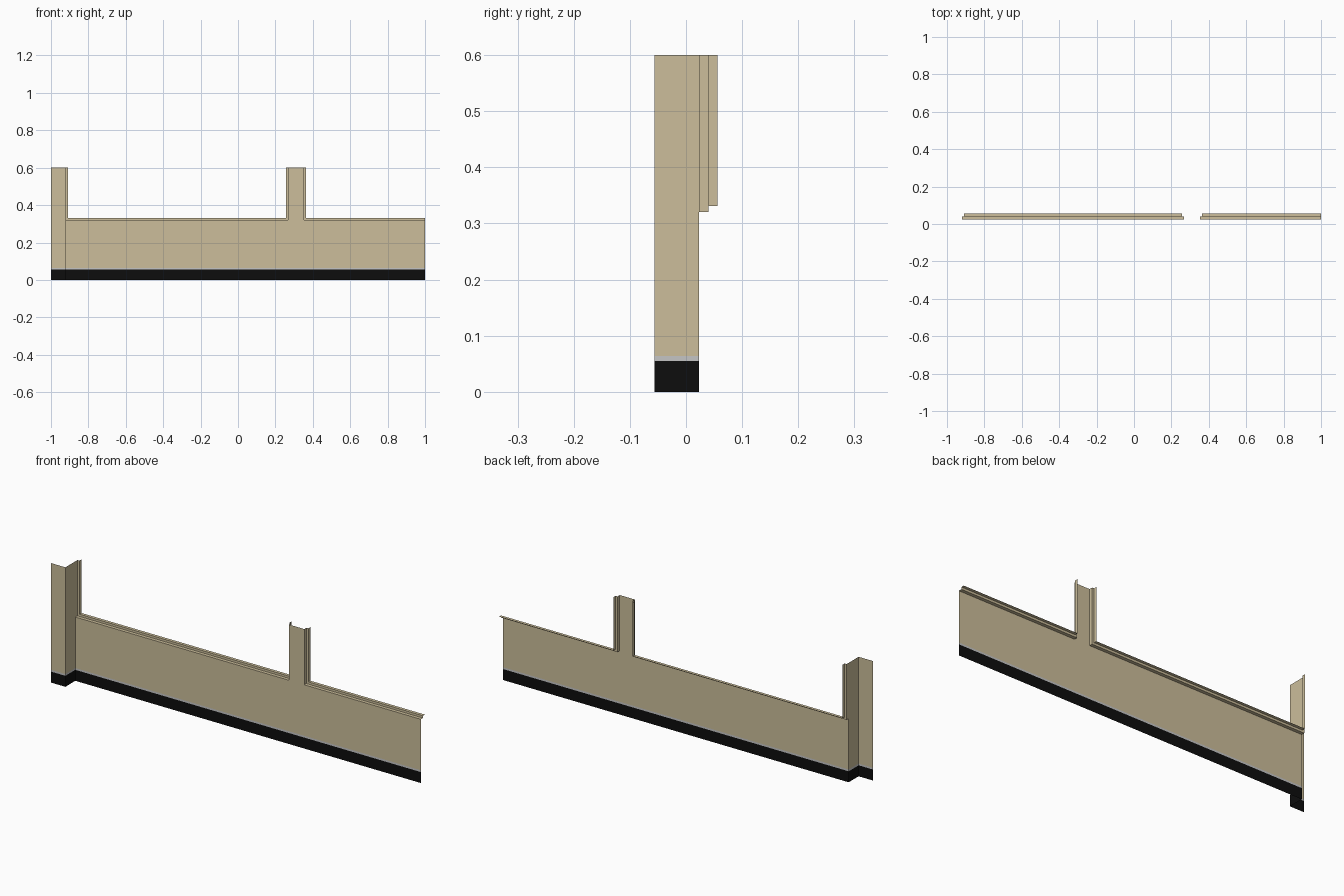
import bpy

if "Cube" in bpy.data.objects:
    bpy.data.objects.remove(bpy.data.objects["Cube"])

H = 0.6                      # full height
SILL = 0.32                  # bottom of the window openings
Y0, Y1, Y2, Y3 = -0.056, 0.023, 0.04, 0.056
XC, XM0, XM1 = -0.92, 0.268, 0.352   # corner return, mullion sides


def material(name, rgb):
    m = bpy.data.materials.new(name)
    m.diffuse_color = (*rgb, 1)
    m.use_nodes = True
    m.node_tree.nodes["Principled BSDF"].inputs["Base Color"].default_value = m.diffuse_color
    return m


BEIGE = material("beige wall", (0.604, 0.515, 0.328))
BLACK = material("black base", (0.004, 0.004, 0.004))
GREY = material("light grey line", (0.56, 0.56, 0.56))


def grid_object(name, rows, mat):
    """Skin consecutive rows of points with quads."""
    n = len(rows[0])
    verts = [p for row in rows for p in row]
    faces = [(r * n + i, r * n + i + 1, (r + 1) * n + i + 1, (r + 1) * n + i)
             for r in range(len(rows) - 1) for i in range(n - 1)]
    me = bpy.data.meshes.new(name)
    me.from_pydata(verts, [], faces)
    me.materials.append(mat)
    ob = bpy.data.objects.new(name, me)
    bpy.context.collection.objects.link(ob)
    return ob


def sheet(name, path, z0, z1, mat):
    return grid_object(name, [[(x, y, z) for x, y in path] for z in (z0, z1)], mat)


# Stepped reveal: (depth, inset into the opening)
REVEAL = [(Y1, 0), (Y2, 0), (Y2, 0.011), (Y3, 0.011)]


def reveal(name, left, right, closed_right):
    rows = []
    for y, d in REVEAL:
        r = right - d if closed_right else right
        row = [(left + d, y, H), (left + d, y, SILL + d), (r, y, SILL + d)]
        if closed_right:
            row.append((r, y, H))
        rows.append(row)
    return grid_object(name, rows, BEIGE)


# Wall footprint: corner pier, return, long wall
corner = [(-1, Y0), (XC, Y0), (XC, Y1)]
plan = corner + [(1, Y1)]
sheet("base_band", plan, 0, 0.055, BLACK)
sheet("base_line", plan, 0.055, 0.064, GREY)
sheet("lower_wall", plan, 0.064, SILL, BEIGE)
sheet("corner_pier", corner, SILL, H, BEIGE)
sheet("mullion", [(XM0, Y1), (XM1, Y1)], SILL, H, BEIGE)

# Window reveals
reveal("left_window_reveal", XC, XM0, True)
reveal("right_window_reveal", XM1, 1, False)
